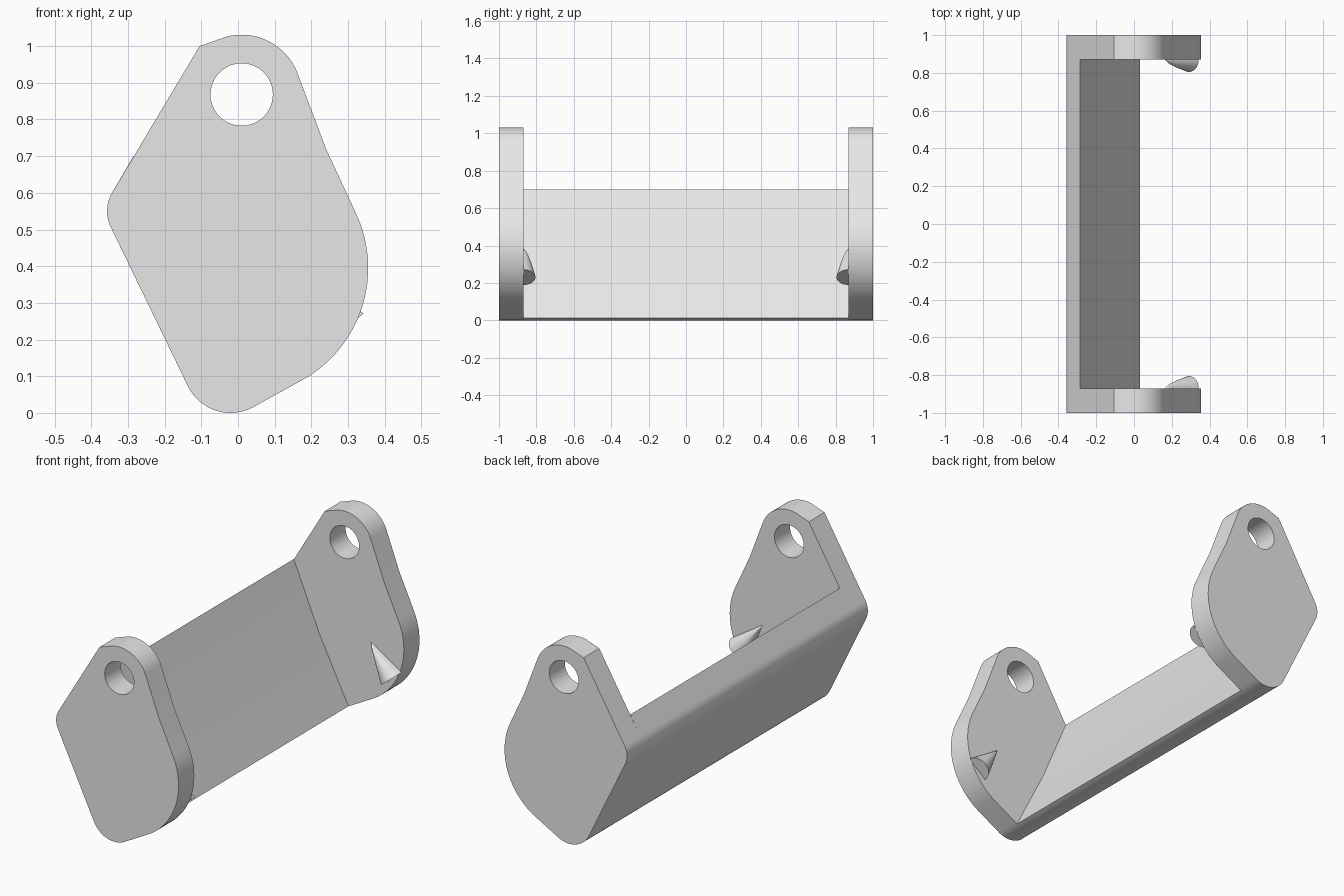
import bpy, bmesh
from math import sin, cos, pi, radians
from mathutils import Matrix, Vector

if "Cube" in bpy.data.objects:
    bpy.data.objects.remove(bpy.data.objects["Cube"])

grey = bpy.data.materials.new("plain_grey")
grey.use_nodes = True
grey.diffuse_color = (0.8, 0.8, 0.8, 1)
grey.node_tree.nodes["Principled BSDF"].inputs["Base Color"].default_value = (0.8, 0.8, 0.8, 1)

PLATE_INNER, PLATE_OUTER = 0.87, 1.0


def arc(cx, cz, r, start, end, n=16):
    """Points on an arc in the x-z plane, angles in degrees."""
    angles = [radians(start + (end - start) * i / n) for i in range(n + 1)]
    return [(cx + r * cos(a), cz + r * sin(a)) for a in angles]


def add_object(name, bm):
    bmesh.ops.remove_doubles(bm, verts=bm.verts, dist=1e-5)
    bmesh.ops.recalc_face_normals(bm, faces=bm.faces)
    mesh = bpy.data.meshes.new(name)
    bm.to_mesh(mesh)
    bm.free()
    mesh.materials.clear()
    mesh.materials.append(grey)
    obj = bpy.data.objects.new(name, mesh)
    bpy.context.collection.objects.link(obj)
    bpy.ops.object.select_all(action="DESELECT")
    obj.select_set(True)
    bpy.context.view_layer.objects.active = obj
    bpy.ops.object.shade_smooth_by_angle(angle=radians(25))
    return obj


def extrude_profile(name, loops, y0, y1):
    """Filled outline (further loops are holes) extruded from y0 to y1."""
    curve = bpy.data.curves.new(name + "_outline", "CURVE")
    curve.dimensions = "2D"
    curve.fill_mode = "BOTH"
    curve.extrude = (y1 - y0) / 2
    for loop in loops:
        spline = curve.splines.new("POLY")
        spline.points.add(len(loop) - 1)
        for p, (x, z) in zip(spline.points, loop):
            p.co = (x, z, 0, 1)
        spline.use_cyclic_u = True
    temp = bpy.data.objects.new(name + "_outline", curve)
    bpy.context.collection.objects.link(temp)
    bpy.context.view_layer.update()
    mesh = bpy.data.meshes.new_from_object(
        temp.evaluated_get(bpy.context.evaluated_depsgraph_get()))
    bm = bmesh.new()
    bm.from_mesh(mesh)
    bpy.data.objects.remove(temp)
    bpy.data.curves.remove(curve)
    bpy.data.meshes.remove(mesh)
    place = Matrix.Translation((0, (y0 + y1) / 2, 0)) @ Matrix.Rotation(pi / 2, 4, "X")
    bmesh.ops.transform(bm, matrix=place, verts=bm.verts)
    return add_object(name, bm)


def nub(name, side):
    """Half cone lying on the inner plate face, swelling towards a flat end."""
    apex, end = Vector((0.165, 0.385)), Vector((0.292, 0.23))
    axis = (end - apex).normalized()
    across = Vector((-axis.y, axis.x))
    radius, rings, segs = 0.065, 8, 16
    bm = bmesh.new()
    grid = []
    for i in range(rings + 1):
        t = i / rings
        ring = []
        for j in range(segs + 1):
            a = pi * j / segs
            p = apex.lerp(end, t) + across * (radius * t * cos(a))
            depth = radius * t ** 0.65 * sin(a)
            ring.append(bm.verts.new((p.x, side * (PLATE_INNER - depth), p.y)))
        grid.append(ring)
    for low, high in zip(grid, grid[1:]):
        for j in range(segs):
            bm.faces.new((low[j], low[j + 1], high[j + 1], high[j]))
        bm.faces.new((low[0], high[0], high[-1], low[-1]))
    bm.faces.new(grid[-1])
    return add_object(name, bm)


# End plates with a pivot hole
left_corner = arc(-0.257, 0.55, 0.10, 205, 149, 12)
outline = ([(-0.105, 1.0)]
           + arc(0.01, 0.868, 0.163, 105, 21, 20)
           + [(0.24, 0.72)]
           + arc(0.005, 0.395, 0.35, 25, -58, 24)
           + arc(-0.02, 0.13, 0.13, -59, -155, 20)
           + left_corner)
hole = arc(0.01, 0.868, 0.085, 0, 360, 48)[:-1]
extrude_profile("front_plate", [outline, hole], -PLATE_OUTER, -PLATE_INNER)
extrude_profile("back_plate", [outline, hole], PLATE_INNER, PLATE_OUTER)

# Long bar joining the plates, with a shallow crease on its inner face
bar = (arc(-0.02, 0.13, 0.13, -66, -155, 20)
       + left_corner
       + [(-0.285, 0.70), (-0.138, 0.352)])
extrude_profile("cross_bar", [bar], -PLATE_INNER, PLATE_INNER)

# Small catches on the inner faces
nub("front_nub", -1)
nub("back_nub", 1)
